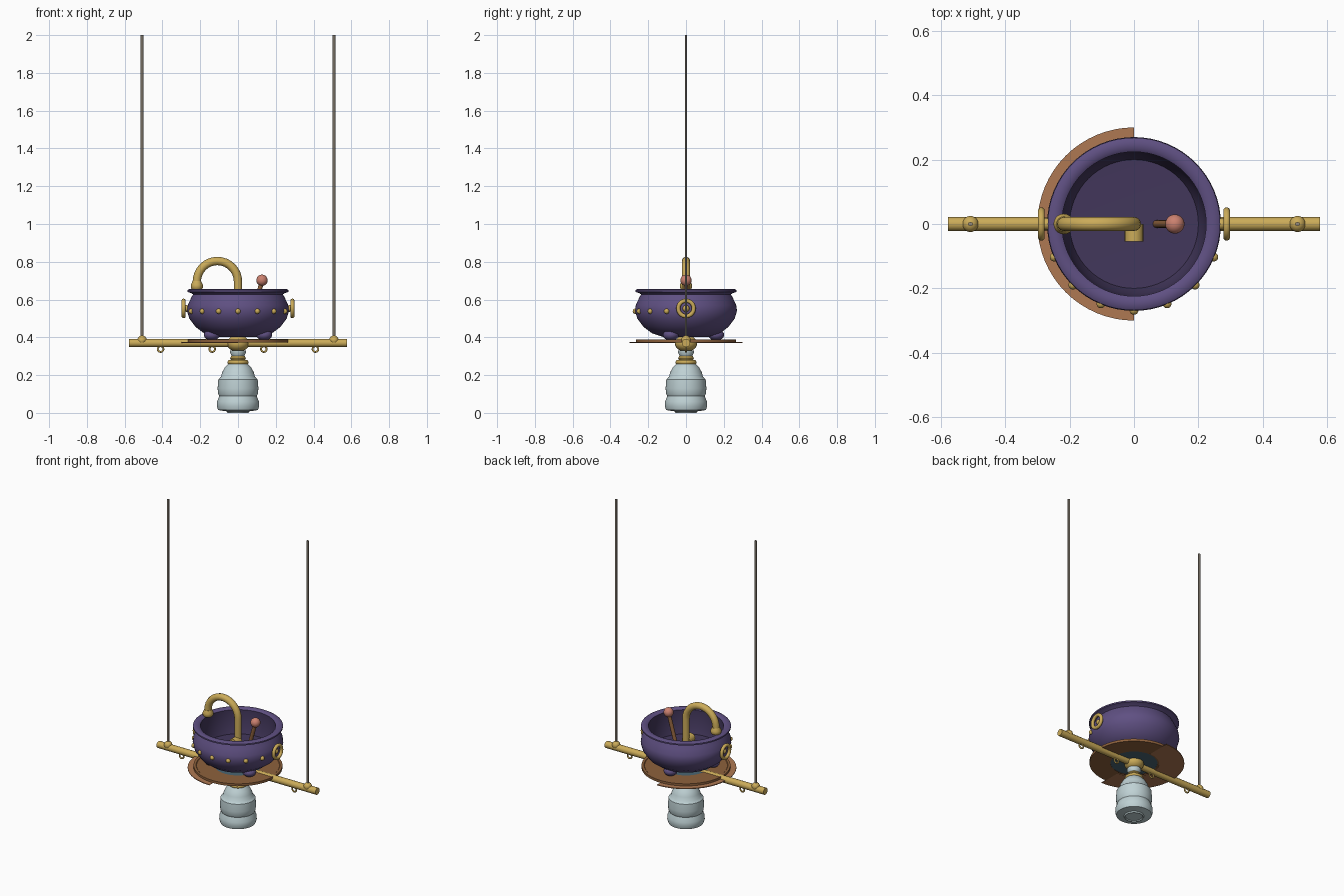
import bpy, bmesh, math
from mathutils import Vector

if "Cube" in bpy.data.objects:
    bpy.data.objects.remove(bpy.data.objects["Cube"])


def material(name, *rgb):
    m = bpy.data.materials.new(name)
    m.use_nodes = True
    m.diffuse_color = (*rgb, 1)
    m.node_tree.nodes["Principled BSDF"].inputs["Base Color"].default_value = (*rgb, 1)
    return m


PURPLE = material("purple enamel", .115, .08, .225)
DARK = material("dark purple lining", .055, .038, .105)
GOLD = material("brass", .60, .41, .10)
WOOD = material("brown wood", .27, .12, .045)
COPPER = material("light copper wood", .43, .19, .085)
PINK = material("pink knob", .60, .22, .16)
GLASS = material("pale glass", .52, .64, .66)
SLATE = material("slate blue", .07, .13, .17)
ROPE = material("taupe rope", .30, .26, .21)


def finish(ob, name, mat, angle=40):
    ob.name = ob.data.name = name
    ob.data.materials.append(mat)
    bpy.ops.object.select_all(action="DESELECT")
    ob.select_set(True)
    bpy.context.view_layer.objects.active = ob
    bpy.ops.object.shade_smooth_by_angle(angle=math.radians(angle))
    return ob


def lathe(name, profile, mat, steps=48, start=0, sweep=2 * math.pi):
    """Spin an (r, z) profile about the z axis."""
    bm = bmesh.new()
    pts = [bm.verts.new((r, 0, z)) for r, z in profile]
    edges = [bm.edges.new(p) for p in zip(pts, pts[1:])]
    bmesh.ops.spin(bm, geom=pts + edges, axis=(0, 0, 1), cent=(0, 0, 0),
                   angle=sweep, steps=steps)
    bmesh.ops.remove_doubles(bm, verts=bm.verts, dist=1e-4)
    bmesh.ops.recalc_face_normals(bm, faces=bm.faces)
    me = bpy.data.meshes.new(name)
    bm.to_mesh(me)
    bm.free()
    ob = bpy.data.objects.new(name, me)
    bpy.context.collection.objects.link(ob)
    ob.rotation_euler.z = start
    return finish(ob, name, mat)


def sphere(name, loc, r, mat, scale=(1, 1, 1)):
    bpy.ops.mesh.primitive_uv_sphere_add(segments=20, ring_count=12, radius=r, location=loc)
    ob = bpy.context.object
    ob.scale = scale
    return finish(ob, name, mat)


def rod(name, a, b, r, mat, sides=16):
    a, b = Vector(a), Vector(b)
    bpy.ops.mesh.primitive_cylinder_add(vertices=sides, radius=r, depth=(b - a).length,
                                        location=(a + b) / 2)
    ob = bpy.context.object
    ob.rotation_euler = (b - a).to_track_quat("Z", "Y").to_euler()
    return finish(ob, name, mat)


def ring(name, loc, major, minor, mat, rot=(0, 0, 0)):
    bpy.ops.mesh.primitive_torus_add(location=loc, rotation=rot, major_radius=major,
                                     minor_radius=minor, major_segments=32, minor_segments=10)
    return finish(bpy.context.object, name, mat, 60)


# Cauldron bowl with a darker lining
bowl = lathe("cauldron", [(0, .40), (.12, .402), (.18, .422), (.225, .455), (.258, .50),
                          (.27, .54), (.266, .57), (.25, .605), (.238, .628), (.25, .635),
                          (.268, .641), (.268, .65), (.258, .656), (.235, .656), (.224, .648),
                          (.224, .625), (.215, .54), (.20, .50), (0, .495)], PURPLE, 64)
bowl.data.materials.append(DARK)
for f in bowl.data.polygons:
    c = f.center
    if math.hypot(c.x, c.y) < .2245 and (f.normal.z > .3 or f.normal.dot(Vector((c.x, c.y, 0))) < 0):
        f.material_index = 1

# Three ball feet
for i in range(3):
    a = math.radians(90 + 120 * i)
    sphere("cauldron_foot", (.16 * math.cos(a), .16 * math.sin(a), .413), .042, PURPLE, (1, 1, .72))

# Row of studs around the front
for i in range(-3, 4):
    a = math.radians(-90 + 22.5 * i)
    sphere("front_stud", (.268 * math.cos(a), .268 * math.sin(a), .538), .014, GOLD)

# Paired parts on both sides
for side, s in (("right", -1), ("left", 1)):
    ring(side + "_handle_ring", (s * .288, 0, .553), .041, .011, GOLD, (0, math.pi / 2, 0))
    sphere(side + "_handle_mount", (s * .272, 0, .553), .018, GOLD)
    sphere(side + "_rope_knob", (s * .508, 0, .385), .025, GOLD)
    rope = rod(side + "_rope", (s * .508, 0, .38), (s * .508, 0, 2), .008, ROPE, 8)
    rope.scale.y = .75
    for x in (.137, .41):
        ring(side + "_hanging_loop", (s * x, 0, .338), .015, .005, GOLD, (math.pi / 2, 0, 0))

# Cross bar
rod("cross_bar", (-.578, 0, .37), (.578, 0, .37), .022, GOLD, 12)

# Round tray, half flange and centre plate
lathe("tray", [(.14, .372), (.265, .372), (.265, .388), (.25, .388), (.247, .385),
               (.14, .385), (.14, .372)], WOOD, 64)
lathe("half_flange", [(.15, .369), (.30, .369), (.30, .374), (.15, .374), (.15, .369)],
      COPPER, 32, math.pi / 2, math.pi)
lathe("centre_plate", [(0, .374), (.142, .374), (.142, .383), (0, .383)], SLATE)

# Brass hub and glass lamp below
sphere("hub", (0, 0, .368), .059, GOLD, (1, 1, .75))
lathe("lamp_neck", [(.035, .25), (.035, .29), (.032, .30), (.042, .318), (.042, .33), (0, .335)], GLASS)
ring("lamp_collar", (0, 0, .268), .043, .013, GOLD)
lathe("lamp_collar_lip", [(0, .30), (.036, .30), (.042, .29), (.036, .28), (0, .28)], GOLD)
lathe("lamp_shade", [(0, .006), (.05, .006), (.055, 0), (.06, .008), (.105, .015), (.112, .035),
                     (.111, .06), (.102, .082), (.10, .09), (.105, .10), (.108, .13),
                     (.104, .178), (.09, .19), (.084, .215), (.07, .24), (.052, .26),
                     (0, .262)], GLASS)

# Curved spout
curve = bpy.data.curves.new("spout", "CURVE")
curve.dimensions = "3D"
curve.bevel_depth = .022
curve.bevel_resolution = 4
curve.use_fill_caps = True
path = [(0, .49), (0, .6)]
path += [(-.109 + .109 * math.cos(t * math.pi / 16), .695 + .109 * math.sin(t * math.pi / 16))
         for t in range(17)]
spline = curve.splines.new("POLY")
spline.points.add(len(path) - 1)
for p, (x, z) in zip(spline.points, path):
    p.co = (x, 0, z, 1)
spout = bpy.data.objects.new("spout", curve)
bpy.context.collection.objects.link(spout)
bpy.ops.object.select_all(action="DESELECT")
spout.select_set(True)
bpy.context.view_layer.objects.active = spout
bpy.ops.object.convert(target="MESH")
finish(bpy.context.object, "spout", GOLD)
nozzle = lathe("spout_nozzle", [(0, .654), (.026, .654), (.032, .663), (.032, .678),
                                (.023, .697), (0, .697)], GOLD, 20)
nozzle.location.x = -.218

# Spout valve facing the front
rod("spout_valve", (0, 0, .55), (0, -.055, .55), .029, GOLD, 20)

# Lever with ball knob
rod("lever_stick", (.07, 0, .495), (.125, 0, .69), .012, WOOD, 12)
sphere("lever_knob", (.127, 0, .702), .03, PINK)
